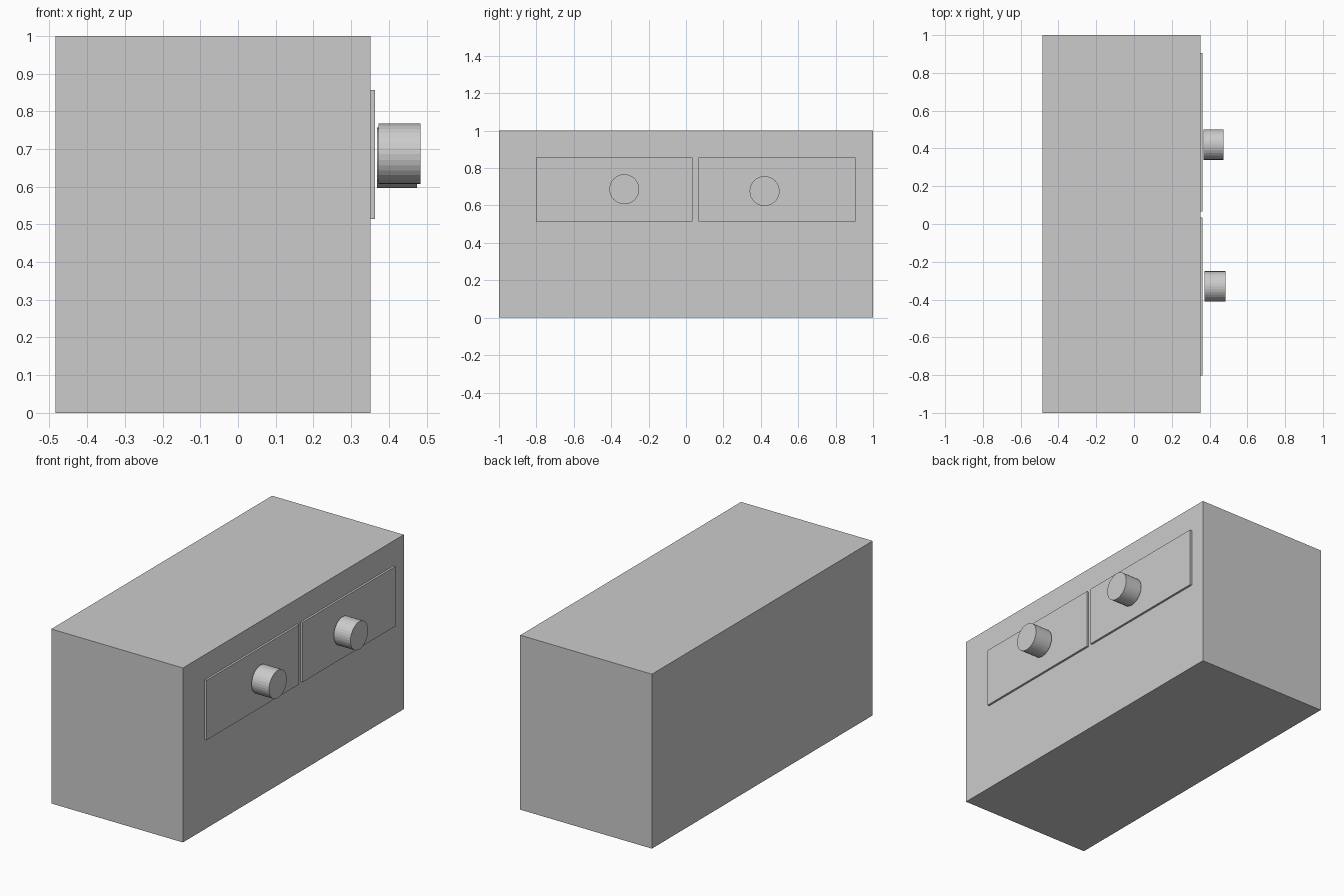
import bpy
import bmesh
from math import pi
from mathutils import Matrix, Vector

if "Cube" in bpy.data.objects:
    bpy.data.objects.remove(bpy.data.objects["Cube"])


def add_object(name, bm):
    mesh = bpy.data.meshes.new(name)
    bm.to_mesh(mesh)
    bm.free()
    bpy.context.collection.objects.link(bpy.data.objects.new(name, mesh))


def box(name, low, high):
    low, high = Vector(low), Vector(high)
    bm = bmesh.new()
    bmesh.ops.create_cube(bm, size=1, matrix=Matrix.Translation((low + high) / 2)
                          @ Matrix.Diagonal((*(high - low), 1)))
    add_object(name, bm)


def knob(name, x0, x1, y, z, radius=0.08):
    bm = bmesh.new()
    bmesh.ops.create_cone(bm, cap_ends=True, segments=32, radius1=radius,
                          radius2=radius, depth=x1 - x0,
                          matrix=Matrix.Translation(((x0 + x1) / 2, y, z))
                          @ Matrix.Rotation(pi / 2, 4, 'Y'))
    add_object(name, bm)


# Cabinet body
box("cabinet_body", (-0.484, -1, 0), (0.351, 1, 1))

# Two thin drawer fronts on the +x face
for side, y0, y1 in (("left", -0.803, 0.034), ("right", 0.066, 0.906)):
    box(f"drawer_front_{side}", (0.345, y0, 0.514), (0.363, y1, 0.857))

# Round drawer knobs, standing just clear of the fronts
knob("knob_left", 0.373, 0.484, -0.33, 0.687)
knob("knob_right", 0.369, 0.475, 0.42, 0.677)
